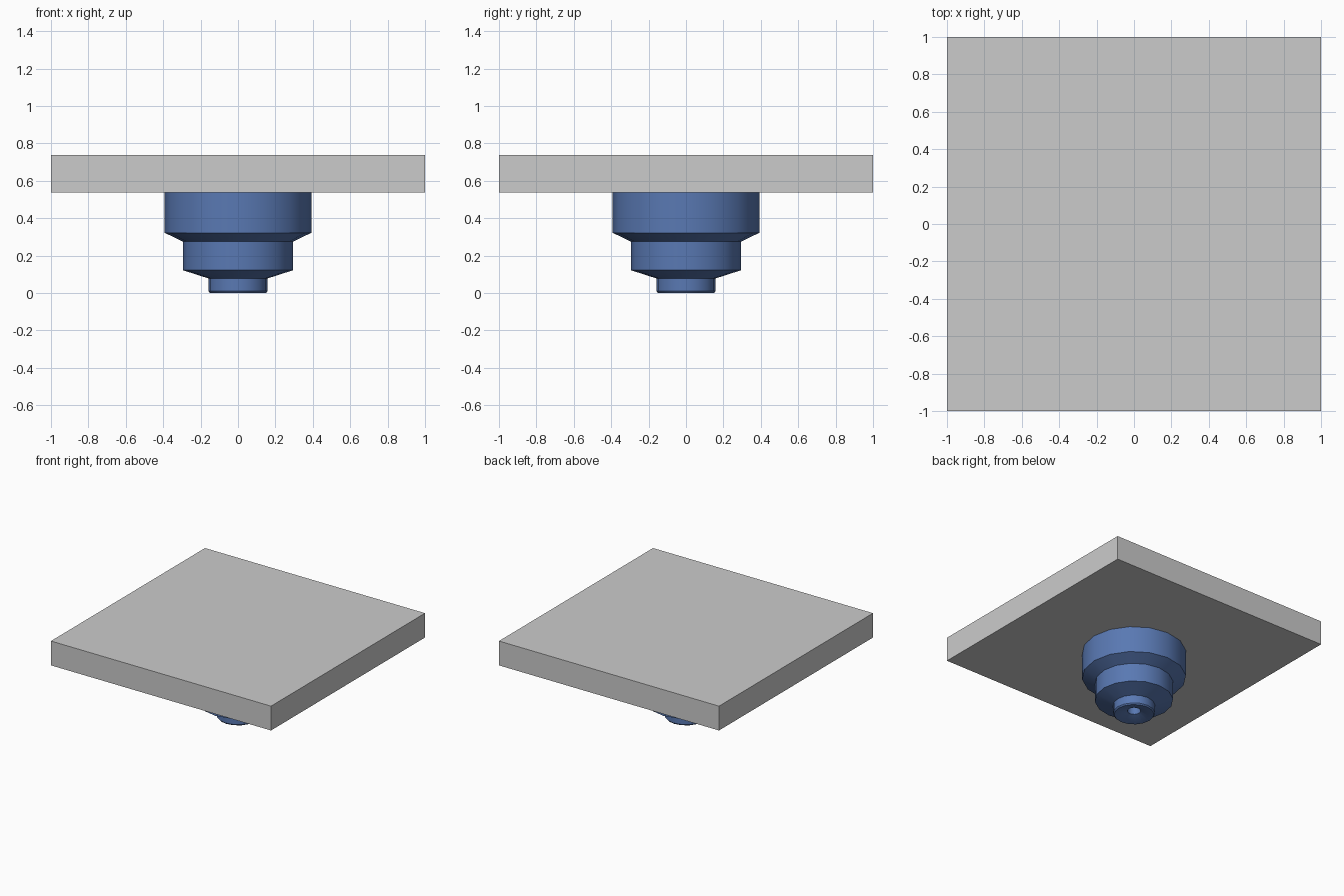
import bpy, bmesh, math

if "Cube" in bpy.data.objects:
    bpy.data.objects.remove(bpy.data.objects["Cube"])

SIDES = 16

# Square ceiling panel
bpy.ops.mesh.primitive_cube_add(size=1, location=(0, 0, 0.638))
panel = bpy.context.object
panel.name = "ceiling_panel"
panel.scale = (2, 2, 0.2)
bpy.ops.object.transform_apply(location=False, rotation=False, scale=True)

# Stepped nozzle profile (radius, z): bore, dished mouth, then outer steps
profile = [(0.05, 0.20), (0.05, 0.03), (0.14, 0.0), (0.15, 0.0),
           (0.158, 0.01), (0.158, 0.078), (0.295, 0.122), (0.295, 0.275),
           (0.392, 0.322), (0.392, 0.538)]

bm = bmesh.new()
rings = [[bm.verts.new((r * math.cos(2 * math.pi * i / SIDES),
                        r * math.sin(2 * math.pi * i / SIDES), z))
          for i in range(SIDES)] for r, z in profile]
for a, b in zip(rings, rings[1:]):
    for i in range(SIDES):
        j = (i + 1) % SIDES
        bm.faces.new((a[i], a[j], b[j], b[i]))
bm.faces.new(rings[0])
bm.faces.new(rings[-1])
bmesh.ops.recalc_face_normals(bm, faces=bm.faces)
mesh = bpy.data.meshes.new("stepped_nozzle")
bm.to_mesh(mesh)
bm.free()
nozzle = bpy.data.objects.new("stepped_nozzle", mesh)
bpy.context.collection.objects.link(nozzle)

# Blue finish, smooth around and crisp at the steps
blue = bpy.data.materials.new("blue")
blue.diffuse_color = (0.10, 0.19, 0.45, 1)
blue.use_nodes = True
blue.node_tree.nodes["Principled BSDF"].inputs["Base Color"].default_value = blue.diffuse_color
mesh.materials.append(blue)
bpy.ops.object.select_all(action='DESELECT')
nozzle.select_set(True)
bpy.context.view_layer.objects.active = nozzle
bpy.ops.object.shade_smooth_by_angle(angle=math.radians(30))
